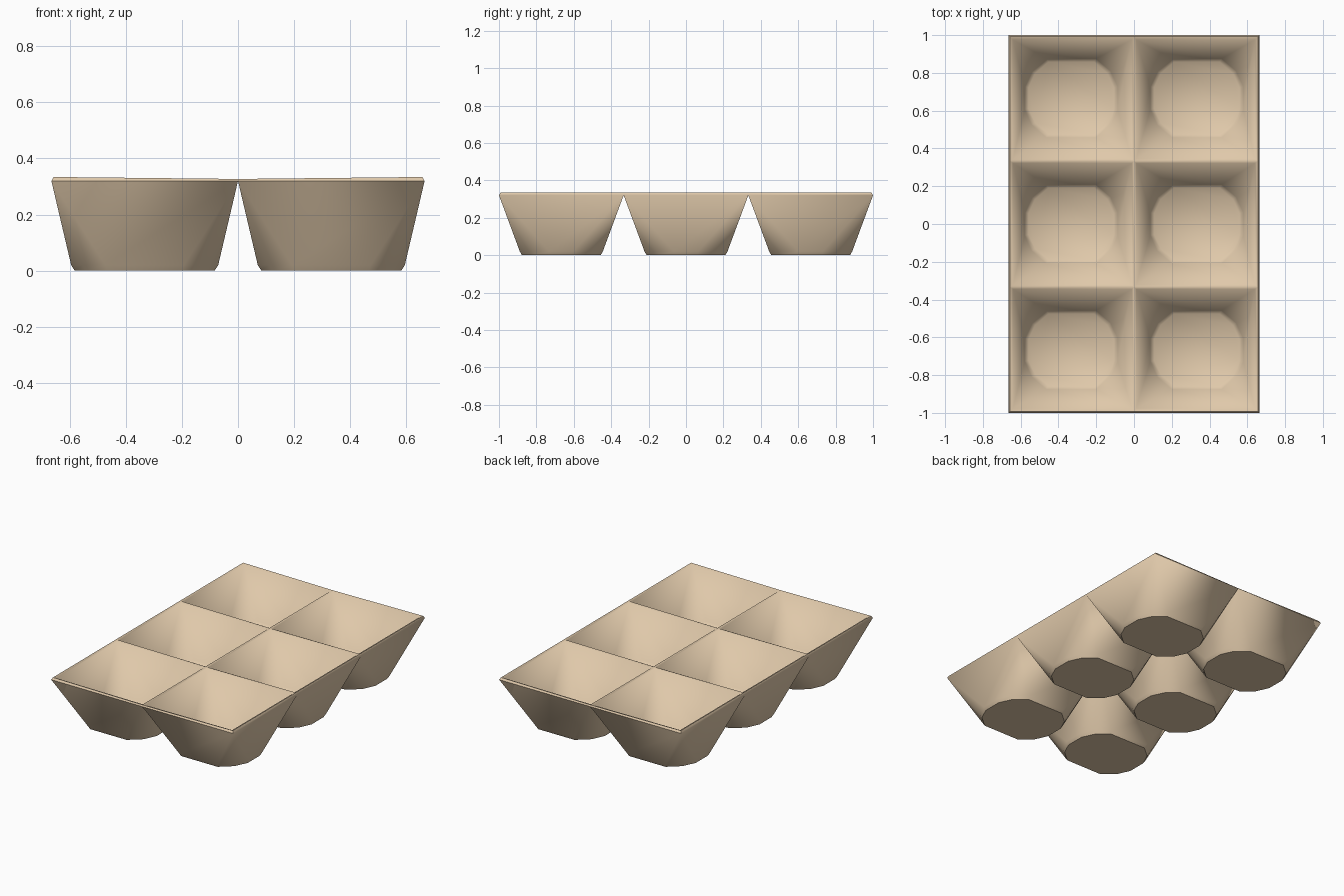
import bpy, bmesh, math

if "Cube" in bpy.data.objects:
    bpy.data.objects.remove(bpy.data.objects["Cube"])

HX, HY = 0.3325, 1 / 3          # half size of one cell
QUADRANT = [(0.262, 0.065), (0.222, 0.152), (0.14, 0.222)]   # quarter outline of a cup floor


def floor_ring(bm, cx, cy, z, s):
    """Twelve-sided cup outline, counter-clockwise from +x."""
    q = QUADRANT
    pts = (q + [(-x, y) for x, y in reversed(q)]
           + [(-x, -y) for x, y in q] + [(x, -y) for x, y in reversed(q)])
    return [bm.verts.new((cx + x * s, cy + y * s, z)) for x, y in pts]


def top_ring(bm, cx, cy, z, border, ridge, dip=0.0):
    """Cell corners, pulled in by border on the tray edge and by ridge inside."""
    ring = []
    for sx, sy in ((1, 1), (-1, 1), (-1, -1), (1, -1)):
        x, y = cx + sx * HX, cy + sy * HY
        on_middle = abs(x) < 0.01
        x -= sx * (ridge if on_middle else border)
        y -= sy * (border if abs(y) > 0.9 else ridge)
        ring.append(bm.verts.new((x, y, z - (dip if on_middle else 0))))
    return ring


def bridge(bm, a, b):
    n = len(a)
    for i in range(n):
        bm.faces.new((a[i], a[(i + 1) % n], b[(i + 1) % n], b[i]))


def loft(bm, low, top):
    """Join the twelve-sided floor outline to the four cell corners."""
    for c in range(4):
        k = 3 * c
        for i in (k, k + 1):
            bm.faces.new((low[i], low[i + 1], top[c]))
        n = (c + 1) % 4
        bm.faces.new((low[k + 2], low[(k + 3) % 12], top[n], top[c]))


bm = bmesh.new()
for cx in (-HX, HX):
    for cy in (-2 * HY, 0, 2 * HY):
        # outer shell
        base = floor_ring(bm, cx, cy, 0.0, 0.95)
        low = floor_ring(bm, cx, cy, 0.02, 1.0)
        edge = top_ring(bm, cx, cy, 0.32, 0, 0)
        bm.faces.new(base[::-1])
        bridge(bm, base, low)
        loft(bm, low, edge)
        # rim and ridges
        rim = top_ring(bm, cx, cy, 0.334, 0.008, 0, 0.007)
        lip = top_ring(bm, cx, cy, 0.327, 0.024, 0.011, 0.004)
        bridge(bm, edge, rim)
        bridge(bm, rim, lip)
        # inner shell
        wall = floor_ring(bm, cx, cy, 0.04, 0.94)
        floor = floor_ring(bm, cx, cy, 0.02, 0.86)
        loft(bm, wall, lip)
        bridge(bm, wall, floor)
        bm.faces.new(floor)

# weld neighbouring cells and drop the hidden faces between them
bmesh.ops.remove_doubles(bm, verts=bm.verts, dist=0.0005)
hidden = [f for f in bm.faces
          if all(abs(v.co.x) < 1e-3 for v in f.verts)
          or any(all(abs(v.co.y - y) < 1e-3 for v in f.verts) for y in (-HY, HY))]
bmesh.ops.delete(bm, geom=hidden, context='FACES')
bmesh.ops.recalc_face_normals(bm, faces=bm.faces)

mesh = bpy.data.meshes.new("egg_tray")
bm.to_mesh(mesh)
bm.free()
tray = bpy.data.objects.new("egg_tray", mesh)
bpy.context.collection.objects.link(tray)

# pulp cardboard colour
mat = bpy.data.materials.new("cardboard")
mat.diffuse_color = (0.74, 0.58, 0.40, 1)
mat.use_nodes = True
mat.node_tree.nodes["Principled BSDF"].inputs["Base Color"].default_value = mat.diffuse_color
mesh.materials.append(mat)

bpy.context.view_layer.objects.active = tray
tray.select_set(True)
bpy.ops.object.shade_smooth_by_angle(angle=math.radians(55))
